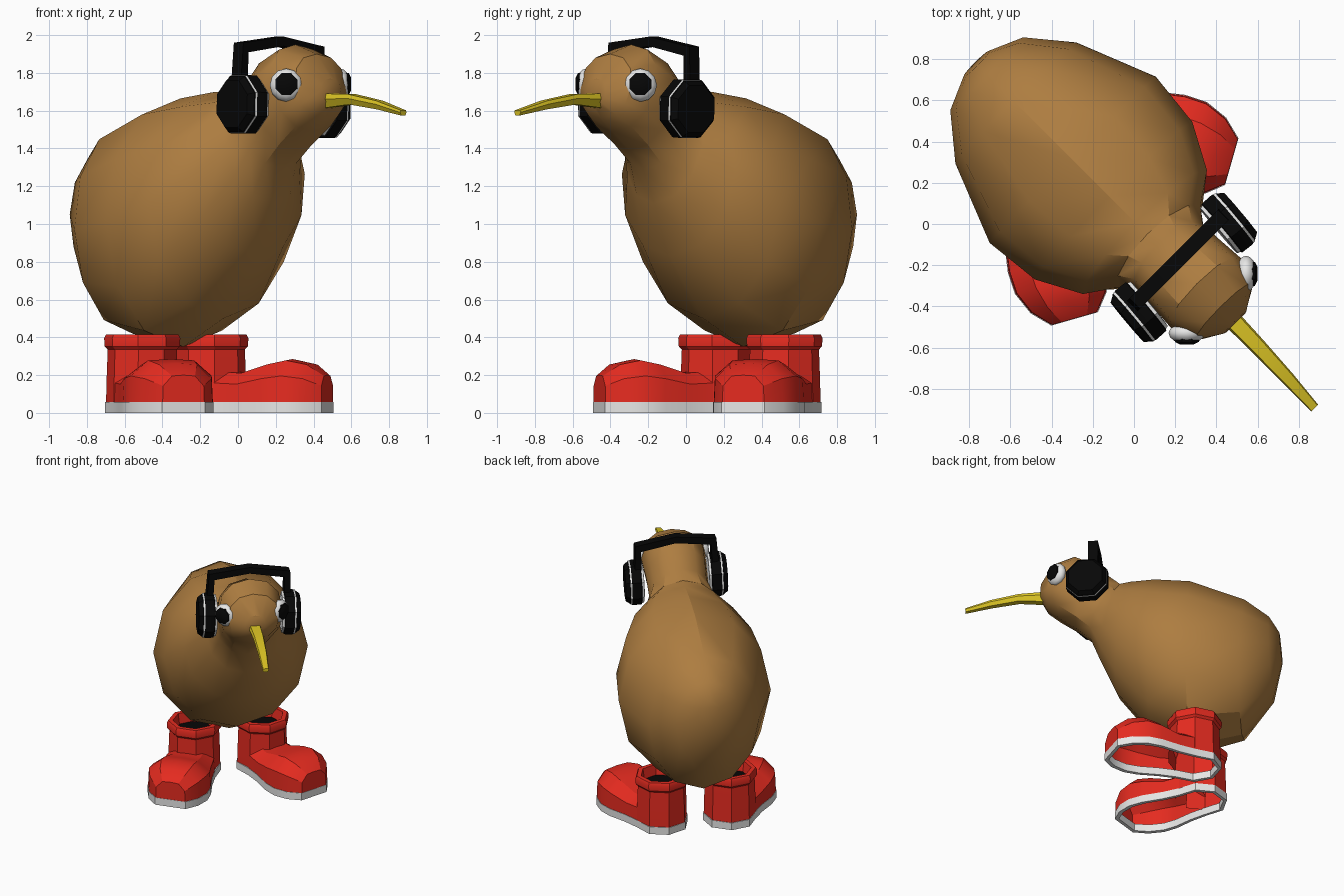
import bpy, bmesh, math
from mathutils import Matrix, Vector

if "Cube" in bpy.data.objects:
    bpy.data.objects.remove(bpy.data.objects["Cube"])

# Local frame: x forward, y to the bird's left; the bird is turned 45 degrees
TURN = Matrix.Rotation(math.radians(-45), 4, 'Z') @ Matrix.Translation((0, 0.01, 0))


def material(name, r, g, b):
    m = bpy.data.materials.new(name)
    m.diffuse_color = (r, g, b, 1)
    m.use_nodes = True
    m.node_tree.nodes["Principled BSDF"].inputs["Base Color"].default_value = m.diffuse_color
    return m


BROWN = material("brown_feather", 0.42, 0.205, 0.052)
RED = material("boot_red", 0.78, 0.024, 0.014)
WHITE = material("white", 0.90, 0.90, 0.89)
BLACK = material("black", 0.002, 0.002, 0.002)
YELLOW = material("beak_yellow", 0.72, 0.56, 0.018)


def finish(name, bm, mats, matrix, angle=30):
    bmesh.ops.recalc_face_normals(bm, faces=bm.faces)
    me = bpy.data.meshes.new(name)
    bm.to_mesh(me)
    bm.free()
    me.transform(TURN @ matrix)
    for m in mats:
        me.materials.append(m)
    ob = bpy.data.objects.new(name, me)
    bpy.context.collection.objects.link(ob)
    bpy.ops.object.select_all(action='DESELECT')
    ob.select_set(True)
    bpy.context.view_layer.objects.active = ob
    bpy.ops.object.shade_smooth_by_angle(angle=math.radians(angle))
    return ob


def loft(name, rings, mats, matrix=Matrix(), slots=None, angle=30,
         caps=(True, True), wrap=True, skip=None):
    """Skin rings of points; slots gives the material of each band and of the end cap."""
    bm = bmesh.new()
    vs = [[bm.verts.new(p) for p in ring] for ring in rings]
    n = len(vs[0])
    slots = slots or [0] * len(vs)
    for k in range(len(vs) - 1):
        for i in range(n if wrap else n - 1):
            j = (i + 1) % n
            quad = (vs[k][i], vs[k][j], vs[k + 1][j], vs[k + 1][i])
            if skip and skip(sum((v.co for v in quad), Vector()) / 4):
                continue
            bm.faces.new(quad).material_index = slots[k]
    if caps[0]:
        bm.faces.new(vs[0][::-1]).material_index = slots[0]
    if caps[1]:
        bm.faces.new(vs[-1]).material_index = slots[-1]
    return finish(name, bm, mats, matrix, angle)


def lathe_rings(profile, n=8):
    """Rings around z, with flats facing the axes."""
    return [[(r * math.cos((i + .5) * math.tau / n), r * math.sin((i + .5) * math.tau / n), z)
             for i in range(n)] for r, z in profile]


def soft(v, p):
    return math.copysign(abs(v) ** p, v) if abs(v) > 1e-6 else 0


# Body, neck and head: top point, bottom point, half width, squareness of each ring
SPINE = [
    (-1.08, 1.27, -1.10, 1.02, .09, 1), (-1.01, 1.39, -1.03, .71, .25, 1),
    (-.84, 1.52, -.80, .42, .415, .97), (-.44, 1.665, -.42, .35, .57, .97),
    (-.18, 1.70, -.12, .50, .54, 1), (.00, 1.70, .13, .83, .425, 1),
    (.08, 1.71, .25, 1.11, .28, 1), (.15, 1.77, .32, 1.29, .225, .95),
    (.26, 1.88, .43, 1.39, .23, .9), (.42, 1.95, .56, 1.49, .24, .87),
    (.58, 1.90, .645, 1.56, .19, .87), (.68, 1.77, .69, 1.64, .075, .9)]
rings = []
for fx, fz, gx, gz, w, p in SPINE:
    top, bot = Vector((fx, 0, fz)), Vector((gx, 0, gz))
    mid, half = (top + bot) / 2, (top - bot) / 2
    rings.append([mid + half * soft(math.cos(a), p) + Vector((0, w * soft(math.sin(a), p), 0))
                  for a in (i * math.tau / 12 for i in range(12))])
loft("body", rings, [BROWN], angle=32)

# Beak: forward, height, half width, half thickness, side drift
rings = []
for x, z, w, t, y in [(.60, 1.65, .047, .042, 0), (.85, 1.66, .040, .027, -.005),
                      (1.06, 1.63, .033, .023, -.012), (1.25, 1.588, .024, .014, -.022)]:
    rings.append([(x, y + w * a, z + t * b)
                  for a, b in [(-1, .2), (-.8, 1), (.8, 1), (1, .2), (.6, -1), (-.6, -1)]])
loft("beak", rings, [YELLOW], angle=25)

# Eyes: flattened balls with a faceted pupil
for side, tag in ((1, "left"), (-1, "right")):
    out = Vector((1, side, 0)).normalized()
    turn = out.to_track_quat('Z', 'Y').to_matrix().to_4x4()
    base = Matrix.Translation((.555, side * .203, 1.735)) @ turn
    bm = bmesh.new()
    bmesh.ops.create_uvsphere(bm, u_segments=12, v_segments=8, radius=1)
    finish(tag + "_eye", bm, [WHITE], base @ Matrix.Diagonal((.088, .088, .052, 1)), 40)
    loft(tag + "_pupil", lathe_rings([(.064, .02), (.063, .043), (.035, .056)]), [BLACK],
         Matrix.Translation((0, 0, .006)) @ base)

# Headphones: two cups and an angular band, tipped slightly to one side
PHONES = Matrix.Translation((.32, .012, 1.622)) @ Matrix.Rotation(math.radians(-2), 4, 'X')
CUP = [(.135, -.069), (.152, -.066), (.157, -.050), (.166, -.046), (.168, .013),
       (.165, .024), (.163, .036), (.158, .038), (.135, .070)]
for side, tag in ((1, "left"), (-1, "right")):
    loft(tag + "_ear_cup", lathe_rings(CUP), [BLACK, WHITE],
         PHONES @ Matrix.Translation((0, side * .312, 0))
         @ Matrix.Rotation(math.radians(-5), 4, 'Z')
         @ Matrix.Rotation(math.radians(-90 * side), 4, 'X'),
         [1, 1, 0, 0, 0, 1, 0, 0, 0], angle=25)
PATH = [(-.292, .10), (-.283, .303), (0, .345), (.283, .303), (.292, .10)]
rings = []
for k, (y, z) in enumerate(PATH):
    a, b = PATH[max(k - 1, 0)], PATH[min(k + 1, 4)]
    t = Vector((0, b[0] - a[0], b[1] - a[1])).normalized()
    nrm = Vector((0, -t.z, t.y)) * (.032 if k in (1, 3) else .025)
    c = Vector((-.045, y, z))
    e = Vector((.036, 0, 0))
    rings.append([c + nrm + e, c + nrm - e, c - nrm - e, c - nrm + e])
loft("headband", rings, [BLACK], PHONES, angle=20)

# Boots: distance from ankle, half width, height of each foot section
FOOT = [(.07, .18, .225), (.20, .195, .215), (.35, .228, .262), (.46, .230, .285),
        (.57, .19, .262), (.655, .115, .20)]
HEEL = [(-.182, .078), (-.078, .182)]
SHAFT = [(.193, .05), (.189, .20), (.184, .335), (.200, .352), (.203, .395), (.193, .415),
         (.158, .415), (.145, .335)]
for side, tag in ((1, "left"), (-1, "right")):
    place = (Matrix.Translation((-.472, side * .255, 0))
             @ Matrix.Rotation(math.radians(29 * side), 4, 'Z'))

    def lean(d):
        return -side * .06 * max(d, 0)
    # rounded hollow foot, open underneath
    rings = [[(d, lean(d) + w * a, .05 + (h - .05) * b) for a, b in
              [(-1, 0), (-.97, .62), (-.55, .97), (0, 1), (.55, .97), (.97, .62), (1, 0)]]
             for d, w, h in FOOT]
    loft(tag + "_boot_foot", rings, [RED], place, caps=(False, True), wrap=False)
    # octagonal shaft with cuff and dark opening
    loft(tag + "_boot_shaft", lathe_rings(SHAFT), [RED, BLACK], place,
         [0, 0, 0, 0, 0, 0, 0, 1], caps=(False, True),
         skip=lambda c: c.z < .2 and c.x > .15)
    # pale sole rim
    outline = HEEL + [(d * 1.003, w + .003) for d, w, _ in FOOT]
    loop = [(d, lean(d) + w) for d, w in outline] + [(d, lean(d) - w) for d, w in reversed(outline)]
    inner = [(.225 + (x - .225) * .94, lean(x) + (y - lean(x)) * .88) for x, y in loop]
    rings = [[(x, y, z) for x, y in o] for o, z in
             ((inner, .058), (loop, .058), (loop, 0), (inner, 0), (inner, .058))]
    loft(tag + "_boot_sole", rings, [WHITE], place, caps=(False, False))
